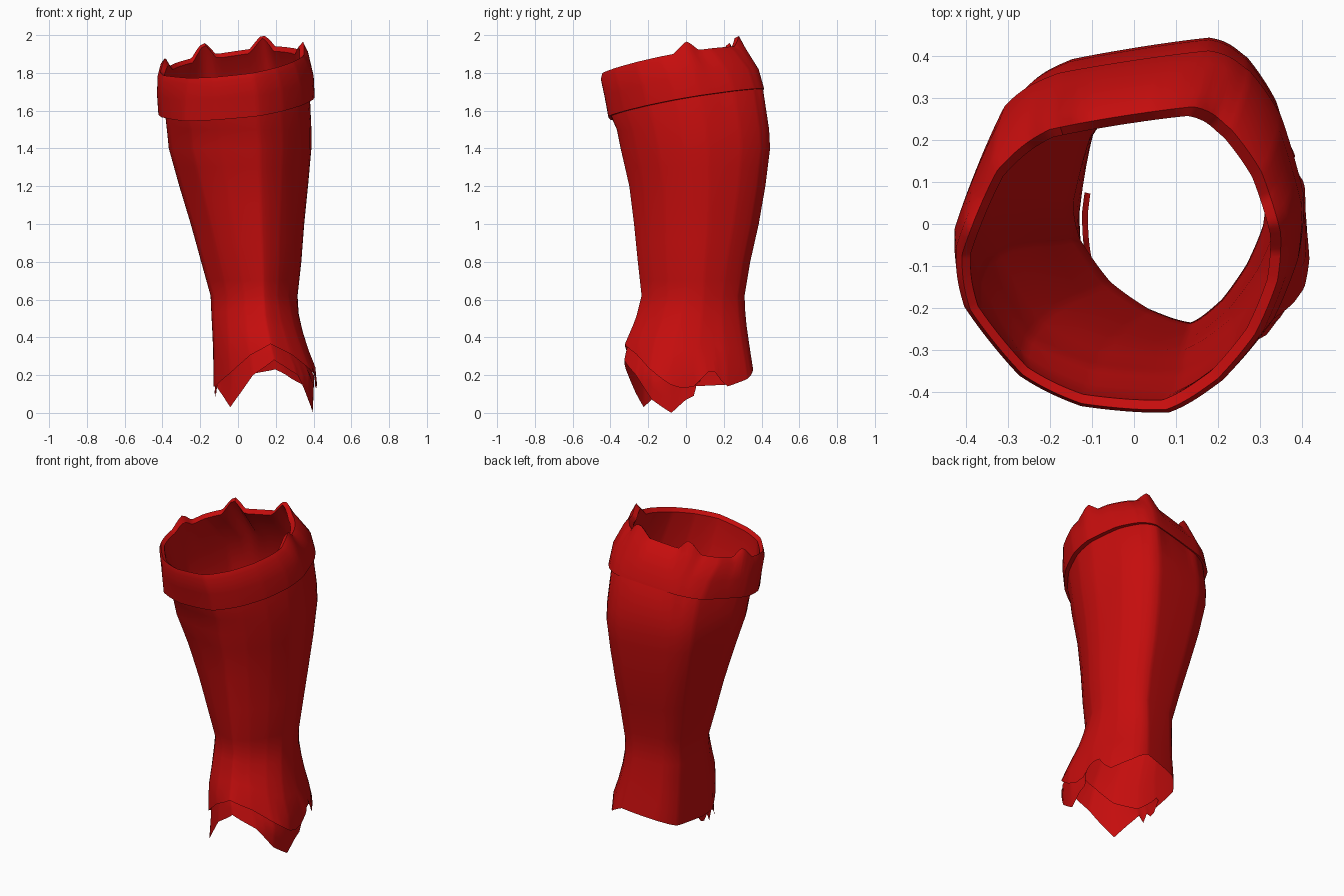
import bpy, bmesh, math
from mathutils import Vector

if "Cube" in bpy.data.objects:
    bpy.data.objects.remove(bpy.data.objects["Cube"])

red = bpy.data.materials.new("deep red")
red.diffuse_color = (0.56, 0.004, 0.004, 1)
red.use_nodes = True
red.node_tree.nodes["Principled BSDF"].inputs["Base Color"].default_value = red.diffuse_color

# Cross-sections in a unit square, counted clockwise from the back left
HEM_CUT = [(-.6, .86), (.2, 1), (.5, .9), (.78, .6), (.95, .2), (1, -.27), (.88, -.57),
           (.62, -.8), (.23, -1), (-.25, -.92), (-.68, -.7), (-.96, -.3), (-1, .05), (-.88, .62)]
ANKLE = [(-.52, .87), (.32, 1), (.62, .87), (.85, .58), (1, .2), (.97, -.15), (.8, -.49),
         (.54, -.8), (.22, -1), (-.22, -.88), (-.62, -.64), (-.93, -.27), (-1, .05), (-.82, .63)]
CALF = [(-.42, .87), (.45, 1), (.69, .88), (.87, .62), (1, .17), (.98, -.15), (.84, -.5),
        (.6, -.8), (.28, -1), (-.27, -.97), (-.68, -.79), (-.96, -.34), (-1, .03), (-.73, .68)]
RIM = [(-.45, .85), (.45, 1), (.69, .85), (.88, .57), (1, .17), (.98, -.15), (.84, -.5),
       (.6, -.8), (.28, -1), (-.25, -.96), (-.62, -.77), (-.95, -.34), (-1, .03), (-.78, .58)]
COUNT, SUB = len(ANKLE), 12

# Width and depth limits of the leg by height: z, left, right, front, back
LIMITS = [(0, -.13, .40, -.33, .36), (.2, -.13, .425, -.34, .36), (.36, -.132, .365, -.325, .335),
          (.5, -.14, .325, -.265, .315), (.62, -.145, .315, -.235, .31), (.8, -.195, .335, -.255, .34),
          (1, -.25, .35, -.275, .385), (1.2, -.31, .37, -.30, .42), (1.4, -.365, .388, -.345, .445),
          (1.5, -.375, .388, -.365, .44), (1.64, -.385, .38, -.395, .405), (2, -.385, .38, -.4, .4)]


def section(t, low, high, mix):
    """Half straight, half rounded walk along a blended cross-section."""
    i, f = int(t) % COUNT, t % 1
    a, b, c, d = (Vector(low[(i + k) % COUNT]).lerp(Vector(high[(i + k) % COUNT]), mix)
                  for k in (-1, 0, 1, 2))
    curve = (2 * b + (c - a) * f + (2 * a - 5 * b + 4 * c - d) * f ** 2
             + (3 * b - a - 3 * c + d) * f ** 3) / 2
    return curve * .5 + b.lerp(c, f) * .5


def table(rows, x):
    """Linear lookup of the values in a sorted table."""
    x = min(max(x, rows[0][0]), rows[-1][0])
    for p, q in zip(rows, rows[1:]):
        if x <= q[0]:
            f = (x - p[0]) / (q[0] - p[0])
            return [u + (v - u) * f for u, v in zip(p[1:], q[1:])]


def place(t, limits, low, high, mix):
    u, v = section(t, low, high, mix)
    l, r, f, b = limits
    return (l + r + u * (r - l)) / 2, (f + b + v * (b - f)) / 2


def skin(name, rings, closed=True, angle=40):
    """Bridge rings of points (bottom to top) into one surface."""
    bm = bmesh.new()
    rows = [[bm.verts.new(p) for p in ring] for ring in rings]
    n = len(rows[0])
    for lo, hi in zip(rows, rows[1:]):
        for i in range(n if closed else n - 1):
            j = (i + 1) % n
            bm.faces.new((lo[i], hi[i], hi[j], lo[j]))
    mesh = bpy.data.meshes.new(name)
    bm.to_mesh(mesh)
    bm.free()
    mesh.materials.append(red)
    ob = bpy.data.objects.new(name, mesh)
    bpy.context.collection.objects.link(ob)
    bpy.ops.object.select_all(action='DESELECT')
    ob.select_set(True)
    bpy.context.view_layer.objects.active = ob
    bpy.ops.object.shade_smooth_by_angle(angle=math.radians(angle))
    return ob


params = [i / SUB for i in range(COUNT * SUB)]

# Ragged ankle hem: position along the section, height
HEM = [(0, .19), (1, .23), (2, .18), (3, .14), (3.25, .17), (3.5, .22), (3.75, .215), (4, .18),
       (4.25, .14), (4.6, .13), (5, .15), (6, .23), (7, .31), (8, .365), (9, .305), (10, .21),
       (11, .14), (12, .14), (13, .15), (14, .19)]


def hem(t):
    return table(HEM, t)[0]


def leg_point(t, z, inset=0):
    l, r, f, b = table(LIMITS, z)
    limits = (l + inset, r - inset, f + inset, b - inset)
    if z < .62:
        x, y = place(t, limits, HEM_CUT, ANKLE, max((z - .25) / .37, 0))
    else:
        x, y = place(t, limits, ANKLE, CALF, min((z - .62) / .8, 1))
    return x, y, z


def cuff_base(x, y):
    return 1.628 + .165 * y + .1 * x


# Pointed tears along the cuff rim: x, y, height
SPIKES = [(-.18, .215, .09), (.13, .265, .08), (.335, 0, .062), (-.4, .0, .07)]


def rim(x, y, drop):
    z = 1.87 + .18 * y + .12 * x - drop
    return z + max(h * max(0, 1 - math.hypot(x - sx, y - sy) / .068) for sx, sy, h in SPIKES)


def cuff_ring(limits, height, mix):
    flat = [place(t, limits, CALF, RIM, mix) for t in params]
    return [(x, y, height(x, y)) for x, y in flat]


SEAM = cuff_ring((-.385, .38, -.395, .408), cuff_base, 0)
LINING = cuff_ring((-.39, .325, -.42, .258), lambda x, y: rim(x, y, .02), 1)

# Main leg tube: flared ankle, calf, then the lining that rises inside the cuff
rings = [[leg_point(t, hem(t) + (.62 - hem(t)) * k) for t in params] for k in (0, .2, .4, .6, .8)]
rings += [[leg_point(t, z) for t in params] for z in (.62, .7, .8, .9, 1, 1.1, 1.2, 1.3, 1.4, 1.5)]
skin("leg_tube", rings + [SEAM, LINING])

# Torn under-layer hanging below the hem at the front and sides
TEAR = [(4.125, .16), (4.25, .09), (4.5, .07), (5, 0), (5.5, .035), (6, .07), (7, .2), (8, .28),
        (9, .2), (9.5, .11), (10, .03), (10.5, .09), (11, .14), (11.25, .08), (11.5, .13),
        (11.75, .10), (12, .11), (12.25, .17)]
span = [t for t in params if 4.125 <= t <= 12.25]
layer = []
for k in (0, .33, .66, 1):
    layer.append([leg_point(t, table(TEAR, t)[0] * (1 - k) + (hem(t) + .04) * k, .006 + .014 * k)
                  for t in span])
skin("torn_under_layer", layer, closed=False)

# Folded cuff wrapped around the top and rolled over into the lining
skin("folded_cuff", [
    SEAM,
    cuff_ring((-.42, .405, -.41, .414), cuff_base, 0),
    cuff_ring((-.428, .40, -.43, .385), lambda x, y: cuff_base(x, y) + .11, .4),
    cuff_ring((-.425, .37, -.45, .315), lambda x, y: rim(x, y, .03), 1),
    cuff_ring((-.41, .35, -.443, .28), lambda x, y: rim(x, y, 0), 1),
    LINING], angle=50)
